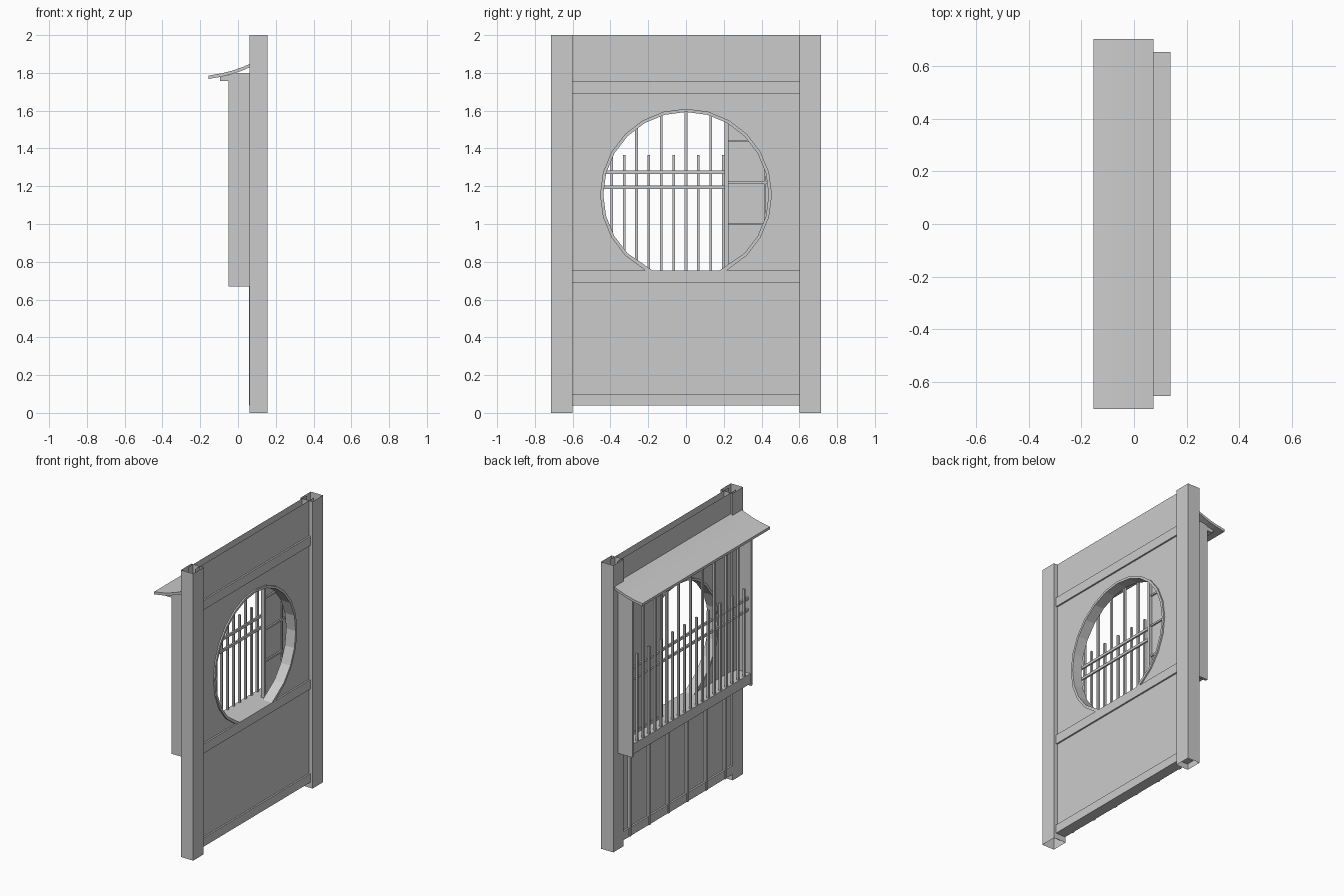
import bpy, bmesh, math

if "Cube" in bpy.data.objects:
    bpy.data.objects.remove(bpy.data.objects["Cube"])

def mesh(name, verts, faces):
    me = bpy.data.meshes.new(name)
    me.from_pydata(verts, [], faces)
    bm = bmesh.new()
    bm.from_mesh(me)
    bmesh.ops.recalc_face_normals(bm, faces=bm.faces)
    bm.to_mesh(me)
    bm.free()
    ob = bpy.data.objects.new(name, me)
    bpy.context.collection.objects.link(ob)
    return ob

def box(name, x0, x1, y0, y1, z0, z1, caps=True):
    v = [(x, y, z) for z in (z0, z1) for x, y in ((x0, y0), (x1, y0), (x1, y1), (x0, y1))]
    f = [(i, (i + 1) % 4, 4 + (i + 1) % 4, 4 + i) for i in range(4)]
    if caps:
        f += [(3, 2, 1, 0), (4, 5, 6, 7)]
    return mesh(name, v, f)

CZ, R, SILL = 1.155, 0.455, 0.755

def arc(r):
    """24-sided circle in (y, z), cut off flat at the sill."""
    pts = [(r * math.cos(math.radians(a)), CZ + r * math.sin(math.radians(a)))
           for a in range(-45, 226, 15)]
    end = math.sqrt(r * r - (CZ - SILL) ** 2)
    return [(end, SILL)] + [p for p in pts if p[1] > SILL + 0.01] + [(-end, SILL)]

# open-ended hollow posts
for s in (-1, 1):
    box("post", 0.06, 0.155, *sorted((s * 0.6, s * 0.715)), 0, 2, caps=False)

# inner and outer wall skins with the round opening
hole = arc(R - 0.005)
for name, x in (("outer_wall", 0.075), ("inner_wall", 0.128)):
    out = [(-0.655, SILL), (-0.655, 2), (0.655, 2), (0.655, SILL)]
    v = [(x, y, z) for y, z in hole + out]
    n = len(v)
    v += [(x, 0.655, 0.04), (x, -0.655, 0.04)]
    lower = (n - 4, 0 + len(hole) - 1, 0, n - 1, n, n + 1)
    mesh(name, v, [tuple(range(n)), lower])

# horizontal rails
for z0, z1 in ((0.04, 0.10), (0.69, SILL), (1.69, 1.755)):
    box("wall_rail", 0.063, 0.139, -0.655, 0.655, z0, z1)

# round window frame
inner, outer = arc(R - 0.017), arc(R)
n = len(inner)
v = [(x, y, z) for x in (0.065, 0.138) for ring in (inner, outer) for y, z in ring]
f = [(0, n, 3 * n, 2 * n), (n - 1, 2 * n - 1, 4 * n - 1, 3 * n - 1)]
for i in range(n - 1):
    for a, b in ((0, n), (n, 3 * n), (3 * n, 2 * n), (2 * n, 0)):
        f.append((a + i, a + i + 1, b + i + 1, b + i))
mesh("round_window_frame", v, f)

# projecting bay: sill and side boards
box("bay_sill", -0.045, 0.07, -0.65, 0.65, 0.685, SILL)
for s in (-1, 1):
    box("bay_side", -0.05, 0.065, *sorted((s * 0.645, s * 0.662)), 0.67, 1.80)
box("bay_top_rail", -0.095, -0.045, -0.66, 0.66, 1.757, 1.785)

# lattice: alternating tall and short bars, two cross bars
step = 0.131
for i in range(-9, 10):
    y = i * step / 2
    top = 1.365 if i % 2 else 1.78
    box("lattice_bar", -0.042, -0.027, y - 0.007, y + 0.007, 0.74, top)
for z in (1.195, 1.275):
    box("lattice_cross_bar", -0.03, -0.018, -0.65, 0.65, z - 0.009, z + 0.009)

# sliding paper screen behind the right part of the window
for y in (0.205, 0.625):
    box("screen_stile", 0.035, 0.06, y, y + 0.02, SILL, 1.72)
for z in (SILL, 1.70):
    box("screen_rail", 0.035, 0.06, 0.205, 0.645, z, z + 0.02)
box("screen_paper", 0.038, 0.042, 0.22, 0.63, SILL, 1.71)
for z in (1.0, 1.22, 1.44):
    box("screen_bar", 0.042, 0.052, 0.22, 0.63, z - 0.006, z + 0.006)
box("screen_bar", 0.042, 0.052, 0.412, 0.424, SILL, 1.71)

# curved awning roof
top = [(0.075, 1.853), (0.03, 1.833), (-0.03, 1.812), (-0.085, 1.798), (-0.155, 1.786)]
prof = top + [(x, z - 0.018) for x, z in reversed(top)]
n = len(prof)
v = [(x, y, z) for y in (-0.703, 0.703) for x, z in prof]
f = [(i, (i + 1) % n, n + (i + 1) % n, n + i) for i in range(n)]
f += [tuple(range(n)), tuple(range(n, 2 * n))]
mesh("awning_roof", v, f)

# vertical battens on the lower outer wall
for i in range(6):
    y = (i - 2.5) * 0.21
    box("wall_batten", 0.058, 0.076, y - 0.01, y + 0.01, 0.04, 0.69)
